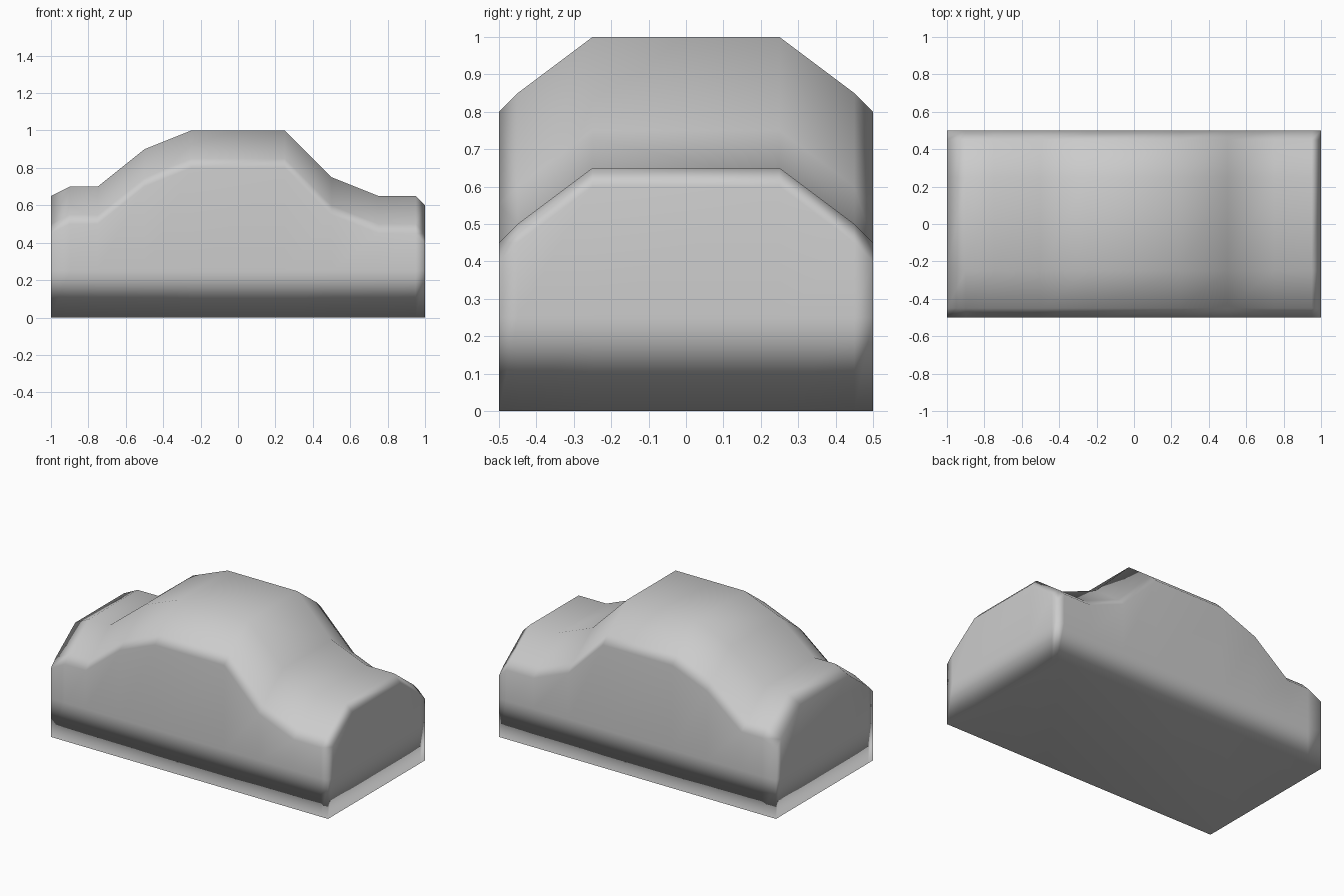
import bpy

if "Cube" in bpy.data.objects:
    bpy.data.objects.remove(bpy.data.objects["Cube"])

# Long profile (x, roof height) and cross-section (y, drop below the roof line)
profile = [(-1, .65), (-.9, .7), (-.75, .7), (-.5, .9), (-.25, 1),
           (.25, 1), (.5, .75), (.75, .65), (.95, .65), (1, .6)]
section = [(-.5, .2), (-.45, .15), (-.25, 0), (.25, 0), (.45, .15), (.5, .2)]
nx, ny = len(profile), len(section)

# Top surface: the section swept along the profile
verts = [(x, y, h - d) for x, h in profile for y, d in section]
faces = [(i * ny + j, (i + 1) * ny + j, (i + 1) * ny + j + 1, i * ny + j + 1)
         for i in range(nx - 1) for j in range(ny - 1)]

# Walls: outline dropped to a middle row, then to the floor
rim = ([i * ny for i in range(nx)]
       + [(nx - 1) * ny + j for j in range(1, ny)]
       + [i * ny + ny - 1 for i in range(nx - 2, -1, -1)]
       + [j for j in range(ny - 2, 0, -1)])
n = len(rim)
upper = rim
for z in (.25, 0):
    start = len(verts)
    verts += [(verts[k][0], verts[k][1], z) for k in rim]
    lower = list(range(start, start + n))
    faces += [(lower[k], lower[(k + 1) % n], upper[(k + 1) % n], upper[k])
              for k in range(n)]
    upper = lower

# Floor
faces.append(tuple(reversed(upper)))

mesh = bpy.data.meshes.new("car_body")
mesh.from_pydata(verts, [], faces)
mesh.update()
mesh.shade_smooth()
body = bpy.data.objects.new("car_body", mesh)
bpy.context.collection.objects.link(body)

# Large faces stay flat, narrow strips carry the rounding
weighted = body.modifiers.new("weighted_normals", 'WEIGHTED_NORMAL')
weighted.mode = 'FACE_AREA'
